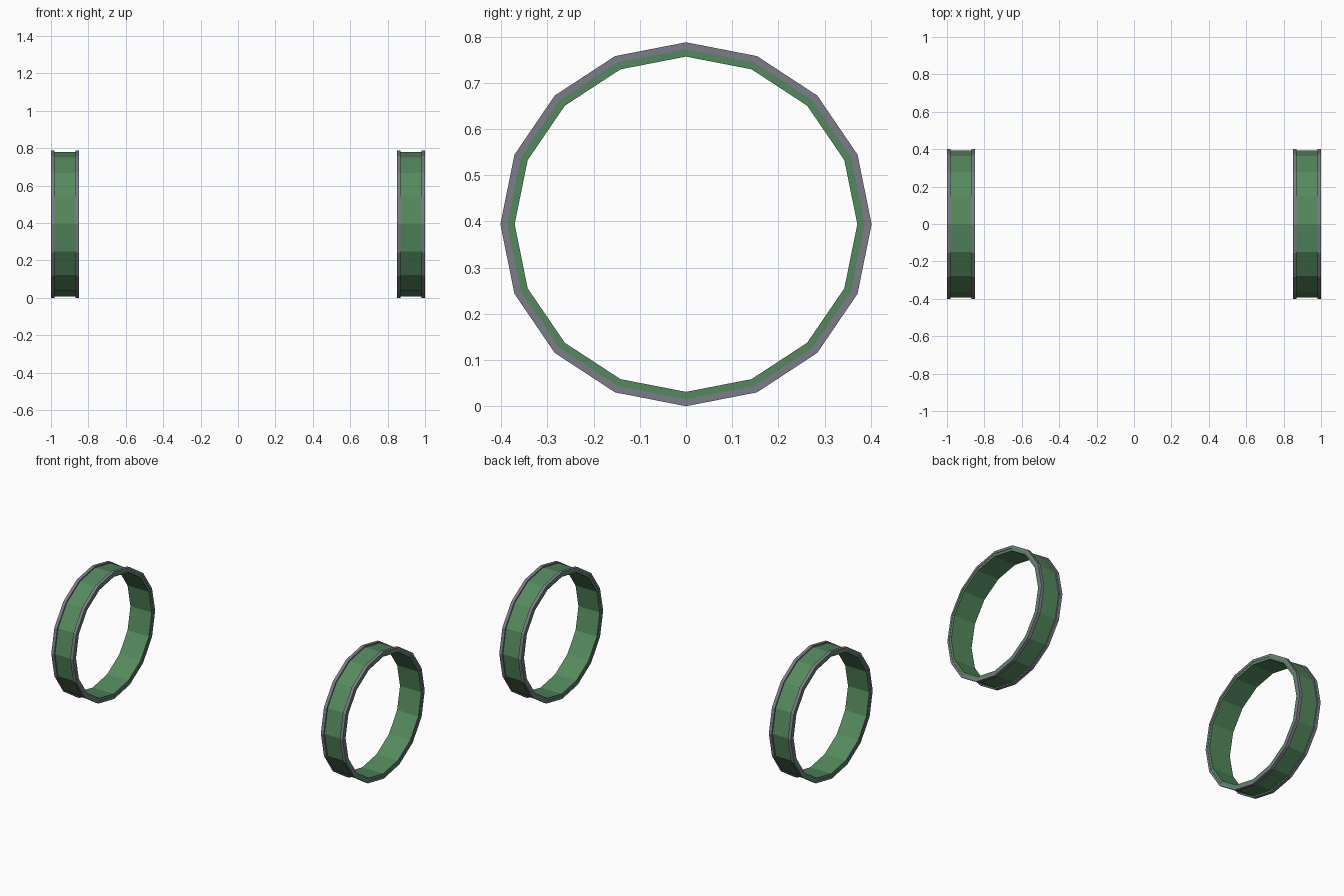
import bpy, bmesh, math

if "Cube" in bpy.data.objects:
    bpy.data.objects.remove(bpy.data.objects["Cube"])

SIDES = 16
RY, RZ = 0.402, 0.394   # slightly wide ring radii


def material(name, color):
    m = bpy.data.materials.new(name)
    m.diffuse_color = color
    m.use_nodes = True
    m.node_tree.nodes["Principled BSDF"].inputs["Base Color"].default_value = m.diffuse_color
    return m


green = material("band_green", (0.09, 0.25, 0.11, 1))
grey = material("rim_grey", (0.2, 0.2, 0.25, 1))


def ring(name, x0, x1, d_out, d_in, mat):
    """Faceted tube along x; d_out and d_in are insets from the outer radius."""
    bm = bmesh.new()
    loops = []
    for x, d in ((x0, d_out), (x1, d_out), (x1, d_in), (x0, d_in)):
        loop = []
        for i in range(SIDES):
            a = 2 * math.pi * i / SIDES
            loop.append(bm.verts.new((x, (RY - d) * math.cos(a),
                                      RZ + (RZ - d) * math.sin(a))))
        loops.append(loop)
    for k in range(4):
        a, b = loops[k], loops[(k + 1) % 4]
        for i in range(SIDES):
            j = (i + 1) % SIDES
            bm.faces.new((a[i], a[j], b[j], b[i]))
    bmesh.ops.recalc_face_normals(bm, faces=bm.faces)
    me = bpy.data.meshes.new(name)
    bm.to_mesh(me)
    bm.free()
    me.materials.append(mat)
    ob = bpy.data.objects.new(name, me)
    bpy.context.collection.objects.link(ob)


# a pair of bands, each with a raised rim on both edges
for side, cx in (("left", -0.925), ("right", 0.925)):
    ring(side + "_band", cx - 0.073, cx + 0.073, 0.008, 0.031, green)
    ring(side + "_outer_rim", cx - 0.075, cx - 0.055, 0.0, 0.015, grey)
    ring(side + "_inner_rim", cx + 0.055, cx + 0.075, 0.0, 0.015, grey)
